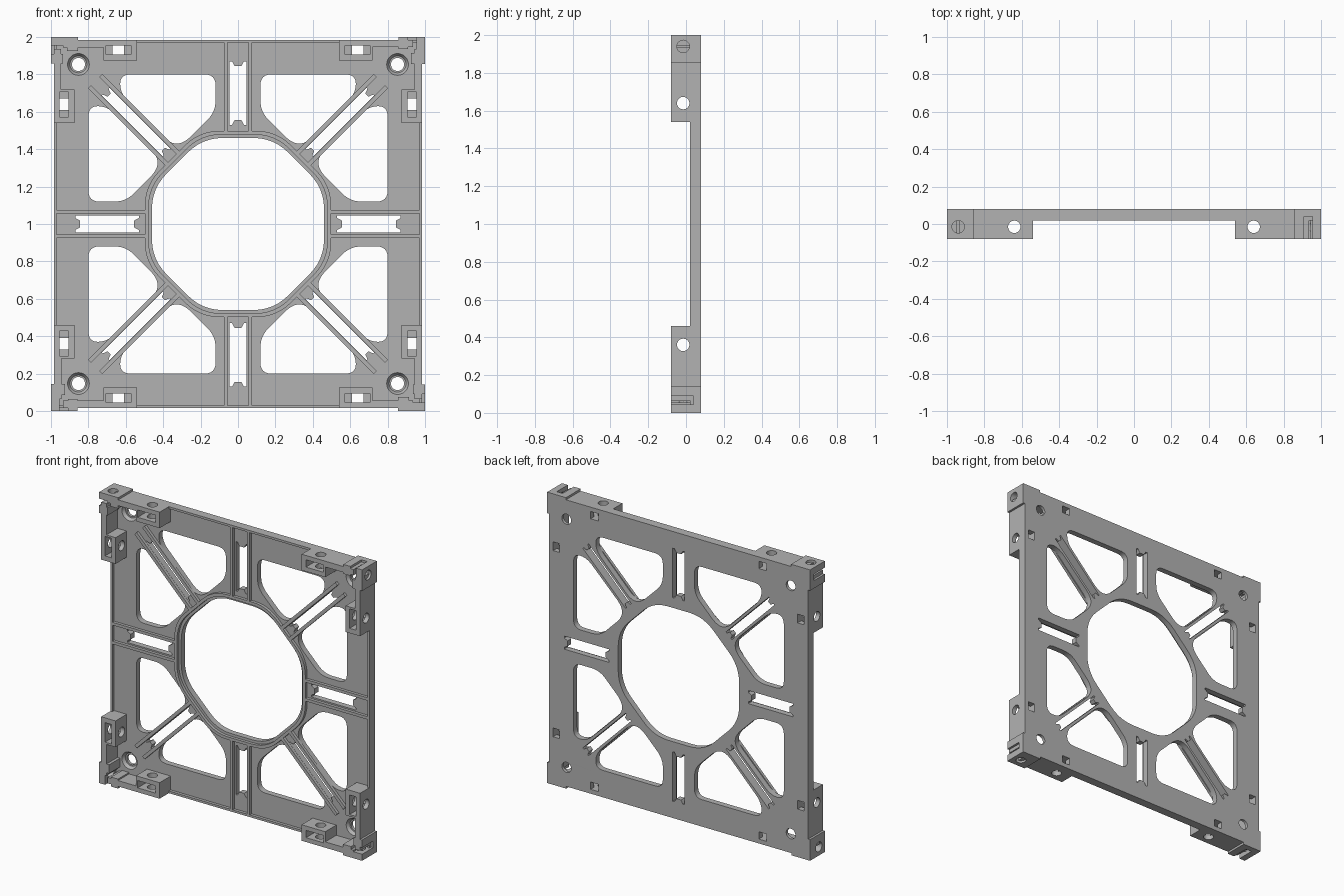
import bpy, bmesh, math
from mathutils import Matrix, Vector

cube = bpy.data.objects.get("Cube")
if cube:
    bpy.data.objects.remove(cube, do_unlink=True)

BACK, PLATE, RIB, FRONT = 0.08, 0.04, 0.02, -0.08   # depth levels along y
EDGE = 0.985                                        # half width of the plate
LIFT = Matrix.Translation((0, 0, 1))

grey = bpy.data.materials.new("plain_grey")
grey.use_nodes = True
colour = (0.45, 0.45, 0.45, 1)
grey.diffuse_color = colour
grey.node_tree.nodes["Principled BSDF"].inputs["Base Color"].default_value = colour


def add(name, bm, matrix=Matrix.Identity(4)):
    bmesh.ops.recalc_face_normals(bm, faces=bm.faces)
    me = bpy.data.meshes.new(name)
    bm.to_mesh(me)
    bm.free()
    me.transform(matrix)
    me.materials.append(grey)
    ob = bpy.data.objects.new(name, me)
    bpy.context.collection.objects.link(ob)
    return ob


def box(bm, x0, x1, y0, y1, z0, z1, matrix=Matrix.Identity(4)):
    size = Matrix.Diagonal((x1 - x0, y1 - y0, z1 - z0, 1))
    mid = Matrix.Translation(((x0 + x1) / 2, (y0 + y1) / 2, (z0 + z1) / 2))
    bmesh.ops.create_cube(bm, size=1, matrix=matrix @ mid @ size)


def cut(ob, build):
    """Subtract the shape made by build(bm) and drop the cutter."""
    bm = bmesh.new()
    build(bm)
    cutter = add("cutter", bm)
    cutter.hide_render = True
    mod = ob.modifiers.new("cut", 'BOOLEAN')
    mod.object, mod.solver = cutter, 'EXACT'
    bpy.context.view_layer.update()
    me = bpy.data.meshes.new_from_object(ob.evaluated_get(bpy.context.evaluated_depsgraph_get()))
    ob.modifiers.clear()
    ob.data = me
    bpy.data.objects.remove(cutter, do_unlink=True)


def rounded(points, t, steps=6):
    """Round every corner, starting t before it."""
    out = []
    for i, p in enumerate(points):
        p = Vector(p)
        a, b = Vector(points[i - 1]), Vector(points[(i + 1) % len(points)])
        s = p + (a - p).normalized() * min(t, (a - p).length * 0.49)
        e = p + (b - p).normalized() * min(t, (b - p).length * 0.49)
        for k in range(steps + 1):
            f = k / steps
            out.append(s * (1 - f) ** 2 + p * 2 * f * (1 - f) + e * f ** 2)
    return out


def turned(points, degrees):
    rot = Matrix.Rotation(math.radians(degrees), 2)
    return [rot @ Vector(p) for p in points]


def circle(cx, cy, r, n=28):
    return [(cx + r * math.cos(math.tau * i / n), cy + r * math.sin(math.tau * i / n)) for i in range(n)]


def rect(x0, x1, z0, z1):
    return [(x0, z0), (x1, z0), (x1, z1), (x0, z1)]


def octagon(apothem):
    r = apothem / math.cos(math.pi / 8)
    return rounded(turned(circle(0, 0, r, 8), 22.5), 0.11)


def sheet(name, loops, y0, y1):
    """Flat sheet whose inner loops become openings."""
    cu = bpy.data.curves.new(name, 'CURVE')
    cu.dimensions, cu.fill_mode, cu.extrude = '2D', 'BOTH', (y1 - y0) / 2
    for loop in loops:
        sp = cu.splines.new('POLY')
        sp.points.add(len(loop) - 1)
        for pt, co in zip(sp.points, loop):
            pt.co = (co[0], co[1], 0, 1)
        sp.use_cyclic_u = True
    tmp = bpy.data.objects.new(name, cu)
    bpy.context.collection.objects.link(tmp)
    bpy.context.view_layer.update()
    me = bpy.data.meshes.new_from_object(tmp.evaluated_get(bpy.context.evaluated_depsgraph_get()))
    bpy.data.objects.remove(tmp, do_unlink=True)
    bm = bmesh.new()
    bm.from_mesh(me)
    bmesh.ops.remove_doubles(bm, verts=bm.verts, dist=1e-5)
    place = Matrix.Translation((0, (y0 + y1) / 2, 1)) @ Matrix.Rotation(math.pi / 2, 4, 'X')
    return add(name, bm, place)


def notched_slot(w, low, high, n=0.025):
    """Upright slot with a tab pushed into each end."""
    a, b = w * 0.72, w * 0.4
    return [(-w, low), (-a, low), (-b, low + n), (b, low + n), (a, low), (w, low),
            (w, high), (a, high), (b, high - n), (-b, high - n), (-a, high), (-w, high)]


# Plate with its octagonal opening, windows, slots and holes
window = rounded([(0.12, 0.8), (0.63, 0.8), (0.63, 0.7), (0.365, 0.43), (0.29, 0.43), (0.12, 0.6)], 0.06)
loops = [rect(-EDGE, EDGE, -EDGE, EDGE), octagon(0.46)]
for turn in (0, 90, 180, 270):
    loops.append(turned(window, turn))
    loops.append(turned([(-x, z) for x, z in window], turn))
    loops.append(turned(notched_slot(0.045, 0.53, 0.87), turn))
    loops.append(turned(notched_slot(0.03, 0.54, 1.0), turn + 45))
    loops.append(turned(circle(0.853, 0.853, 0.035), turn))
    for s in (-1, 1):
        loops.append(turned(rect(s * 0.64 - 0.03, s * 0.64 + 0.03, -0.955, -0.905), turn))
plate = sheet("plate", loops, PLATE, BACK)


# Countersinks round the four mounting holes
def countersink(bm):
    for sx in (-1, 1):
        for sz in (-1, 1):
            place = Matrix.Translation((sx * 0.853, PLATE + 0.005, 1 + sz * 0.853))
            bmesh.ops.create_cone(bm, cap_ends=True, segments=28, radius1=0.065, radius2=0.045, depth=0.03,
                                  matrix=place @ Matrix.Rotation(-math.pi / 2, 4, 'X'))


cut(plate, countersink)

# Raised ring round the central opening
sheet("opening_ring", [octagon(0.498), octagon(0.478)], RIB, PLATE)

# Paired ribs beside the slots, and the thin rim
ribs, rim = bmesh.new(), bmesh.new()
for k in range(4):
    spin = LIFT @ Matrix.Rotation(-k * math.pi / 2, 4, 'Y')
    diagonal = spin @ Matrix.Rotation(math.pi / 4, 4, 'Y')
    for s in (-1, 1):
        a, b = sorted((s * 0.055, s * 0.075))
        box(ribs, a, b, RIB, PLATE, 0.49, 0.975, spin)
        a, b = sorted((s * 0.031, s * 0.054))
        box(ribs, a, b, RIB, PLATE, 0.495, 1.08, diagonal)
    box(rim, -EDGE, EDGE, RIB, PLATE, -EDGE, -0.97, spin)
add("slot_ribs", ribs)
add("edge_rim", rim)


# Pocketed brackets, flange walls and hooked corners, repeated on four sides
def upright_hole(x, z0, z1, spin):
    def build(bm):
        place = spin @ Matrix.Translation((x, -0.015, (z0 + z1) / 2))
        bmesh.ops.create_cone(bm, cap_ends=True, segments=28, radius1=0.033, radius2=0.033,
                              depth=z1 - z0, matrix=place)
    return build


for k, side in enumerate(("bottom", "left", "top", "right")):
    spin = LIFT @ Matrix.Rotation(-k * math.pi / 2, 4, 'Y')
    for s, end in ((-1, "first"), (1, "second")):
        bm = bmesh.new()
        box(bm, s * 0.63 - 0.09, s * 0.63 + 0.09, FRONT, PLATE, -EDGE, -0.875, spin)
        bracket = add(f"{side}_{end}_bracket", bm)
        cut(bracket, lambda b: box(b, s * 0.64 - 0.067, s * 0.64 + 0.067, FRONT - 0.05, PLATE + 0.05,
                                   -0.955, -0.905, spin))
        cut(bracket, upright_hole(s * 0.64, -1.05, -0.8, spin))
        bm = bmesh.new()
        a, b = sorted((s * 0.72, s * 0.935))
        box(bm, a, b, FRONT, PLATE, -EDGE, -0.945, spin)
        add(f"{side}_{end}_flange", bm)

    bm = bmesh.new()
    outline = [(0.855, -1), (1, -1), (1, -0.857), (0.935, -0.857), (0.935, -0.925), (0.855, -0.925)]
    face = bm.faces.new([bm.verts.new(spin @ Vector((x, FRONT, z))) for x, z in outline])
    grown = bmesh.ops.extrude_face_region(bm, geom=[face])["geom"]
    bmesh.ops.translate(bm, vec=(0, BACK - FRONT, 0),
                        verts=[v for v in grown if isinstance(v, bmesh.types.BMVert)])
    corner = add(f"{side}_corner_hook", bm)
    cut(corner, lambda b: box(b, 0.915, 1.1, FRONT - 0.05, PLATE, -0.955, -0.91, spin))
    cut(corner, upright_hole(0.94, -1.05, -0.94, spin))

# Smooth only the rounded walls
bpy.ops.object.select_all(action='DESELECT')
for ob in bpy.context.collection.objects:
    if ob.type == 'MESH' and ob.data.materials and ob.data.materials[0] == grey:
        ob.select_set(True)
        bpy.context.view_layer.objects.active = ob
bpy.ops.object.shade_smooth_by_angle(angle=math.radians(30))
